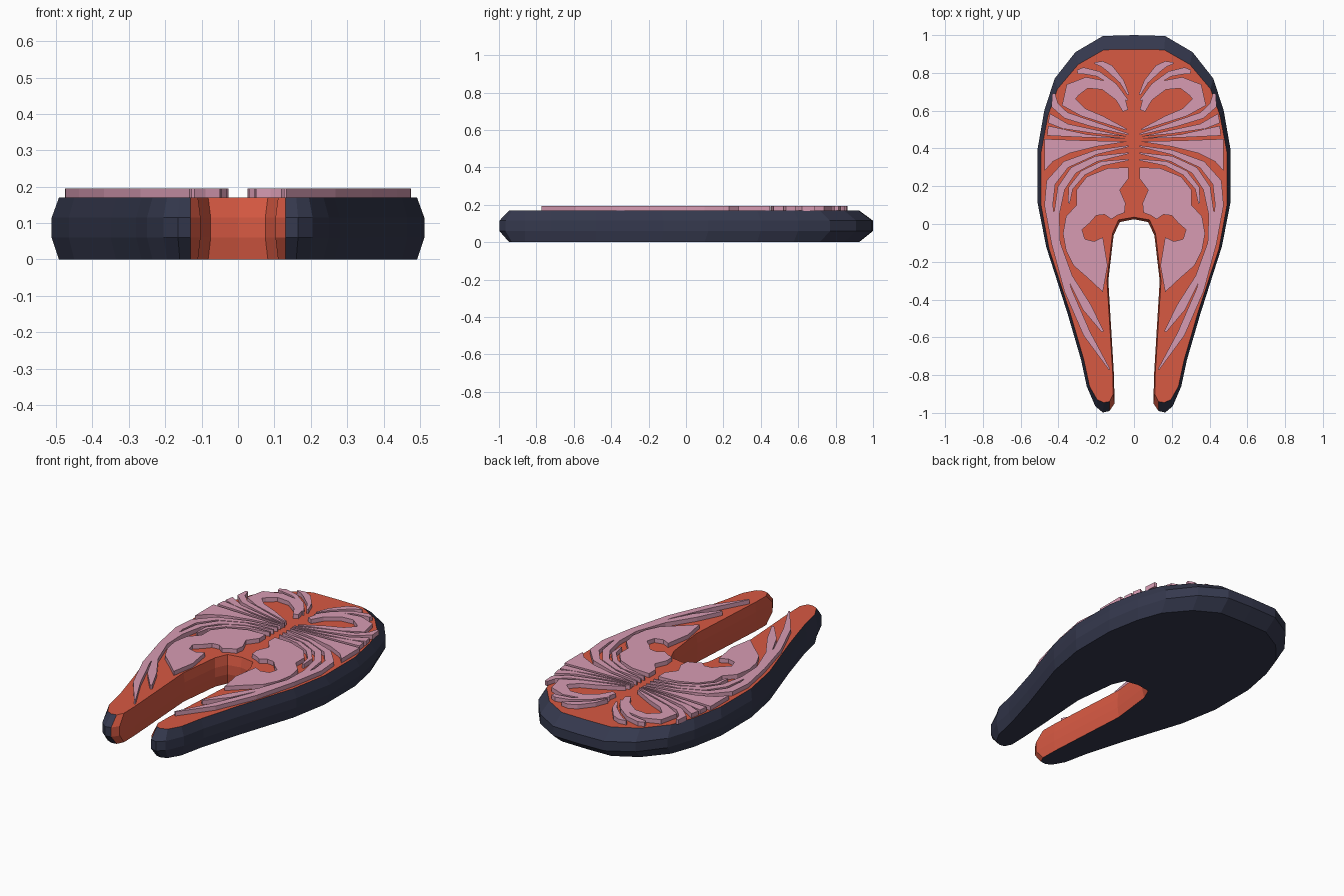
import bpy, bmesh
from mathutils import Vector


def material(name, color):
    m = bpy.data.materials.new(name)
    m.diffuse_color = color
    return m


SKIN = material("skin_dark", (0.035, 0.04, 0.075, 1))
FLESH = material("flesh_red", (0.68, 0.10, 0.055, 1))
FAT = material("fat_pink", (0.68, 0.33, 0.45, 1))


def finish(bm, name, mats):
    bmesh.ops.recalc_face_normals(bm, faces=bm.faces)
    me = bpy.data.meshes.new(name)
    bm.to_mesh(me)
    bm.free()
    for m in mats:
        me.materials.append(m)
    ob = bpy.data.objects.new(name, me)
    bpy.context.collection.objects.link(ob)
    return ob


# Steak body: right half outline as (widest x, y, rim x, y)
OUTLINE = [
    (0, 1.0, 0, .925), (.165, .995, .16, .922), (.31, .91, .295, .845),
    (.42, .77, .405, .715), (.475, .60, .455, .575), (.51, .40, .492, .38),
    (.512, .12, .492, .10), (.465, -.12, .45, -.13), (.35, -.48, .335, -.48),
    (.28, -.72, .265, -.72), (.25, -.86, .235, -.86), (.205, -.965, .195, -.93),
    (.165, -.998, .16, -.945), (.13, -.99, .13, -.94),
    (.103, -.95, .11, -.90), (.106, -.80, .112, -.80), (.136, -.30, .143, -.30),
    (.108, -.06, .114, -.05), (.075, .01, .082, .022), (0, .025, 0, .036)]
INNER_START = 13
LEVELS = [(0, True), (.06, False), (.115, False), (.17, True)]

n = len(OUTLINE)
bm = bmesh.new()
rings = []
for z, rim in LEVELS:
    half = [(p[2], p[3]) if rim else (p[0], p[1]) for p in OUTLINE]
    loop = half + [(-x, y) for x, y in half[-2:0:-1]]
    rings.append([bm.verts.new((x, y, z)) for x, y in loop])
count = len(rings[0])
for a, b in zip(rings, rings[1:]):
    for i in range(count):
        j = (i + 1) % count
        f = bm.faces.new((a[i], a[j], b[j], b[i]))
        if INNER_START <= i < count - INNER_START:
            f.material_index = 1
bm.faces.new(rings[0])
bm.faces.new(rings[-1]).material_index = 1
finish(bm, "steak_body", [SKIN, FLESH])


# Raised fat marbling, always made as a mirrored pair
def slab(name, pts, z0=.168, z1=.195):
    bm = bmesh.new()
    for s in (1, -1):
        lo = [bm.verts.new((s * x, y, z0)) for x, y in pts]
        hi = [bm.verts.new((s * x, y, z1)) for x, y in pts]
        bm.faces.new(lo)
        bm.faces.new(hi)
        for i in range(len(pts)):
            j = (i + 1) % len(pts)
            bm.faces.new((lo[i], lo[j], hi[j], hi[i]))
    finish(bm, name, [FAT])


def strip(name, path):
    """Tapered ribbon from (x, y, width) points."""
    c = [Vector(p[:2]) for p in path]
    left, right = [], []
    for i, p in enumerate(path):
        t = (c[min(i + 1, len(c) - 1)] - c[max(i - 1, 0)]).normalized()
        off = Vector((-t.y, t.x)) * p[2] / 2
        left.append(tuple(c[i] + off))
        right.append(tuple(c[i] - off))
    slab(name, left + right[::-1])


# Back muscle bands
strip("fat_back_1", [(.03, .685, .01), (.065, .755, .025), (.13, .825, .04), (.17, .848, .03), (.21, .852, .008)])
strip("fat_back_2", [(.035, .655, .01), (.10, .735, .02), (.19, .795, .03), (.27, .812, .035), (.30, .805, .02)])
strip("fat_back_ring", [(.045, .60, .03), (.075, .675, .055), (.16, .735, .05), (.25, .748, .06),
                        (.325, .71, .085), (.345, .645, .08), (.27, .592, .045), (.17, .555, .035), (.04, .50, .008)])
strip("fat_back_3", [(.425, .69, .015), (.42, .63, .04), (.36, .575, .035), (.22, .53, .03), (.03, .475, .008)])

# Fan bands along the middle
slab("fat_fan_1", [(.03, .462), (.20, .498), (.35, .53), (.445, .585), (.455, .535), (.38, .505), (.20, .478)])
slab("fat_fan_2", [(.03, .452), (.25, .475), (.455, .52), (.46, .468), (.25, .458)])
slab("fat_fan_3", [(.03, .437), (.25, .442), (.475, .45), (.475, .28), (.43, .33), (.34, .375), (.20, .41)])

# Long bands sweeping down into the belly flaps
strip("fat_belly_1", [(.03, .412, .008), (.20, .38, .025), (.36, .315, .04), (.44, .22, .05), (.452, .10, .045),
                      (.42, -.10, .035), (.35, -.35, .04), (.25, -.58, .04), (.13, -.77, .008)])
strip("fat_belly_2", [(.03, .375, .008), (.20, .345, .03), (.32, .285, .04), (.385, .19, .04), (.41, .05, .03),
                      (.40, -.10, .02), (.34, -.28, .03), (.25, -.44, .05), (.165, -.57, .012)])
strip("fat_belly_3", [(.03, .34, .008), (.17, .32, .025), (.27, .27, .03), (.335, .19, .025), (.345, .11, .01)])

# Broad patch around the cavity with a notch of flesh
slab("fat_belly_patch", [
    (.03, .30), (.14, .295), (.25, .25), (.305, .18), (.305, .10), (.36, .04), (.376, -.05), (.36, -.14),
    (.32, -.22), (.24, -.29), (.165, -.36), (.14, -.22), (.165, -.07), (.21, -.092), (.26, -.08),
    (.275, -.03), (.235, .005), (.20, .045), (.155, .05), (.12, .025), (.09, .045), (.05, .06),
    (.045, .11), (.075, .18), (.03, .24)])
